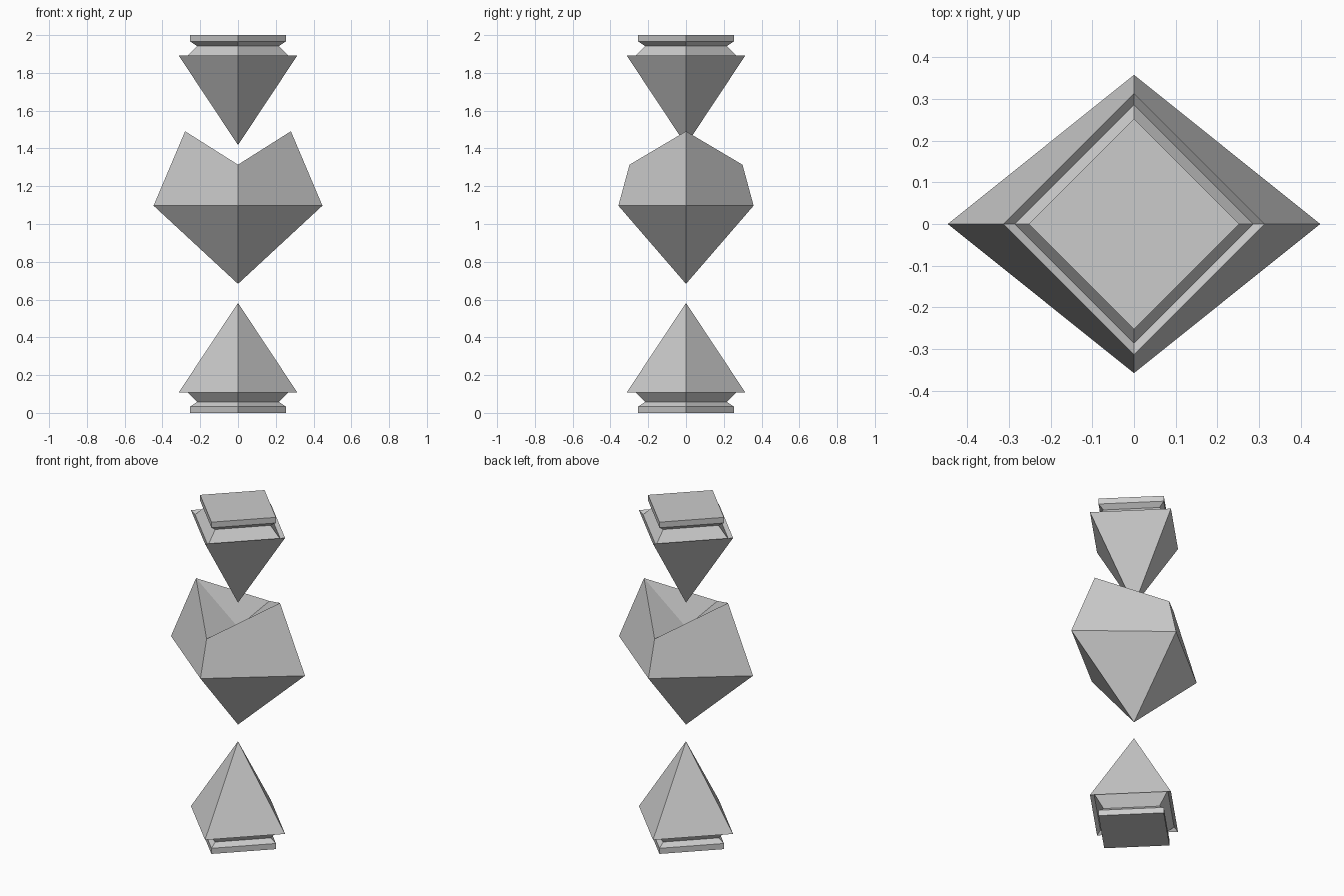
import bpy, bmesh

if "Cube" in bpy.data.objects:
    bpy.data.objects.remove(bpy.data.objects["Cube"])


def diamond_ring(bm, rx, ry, zx, zy):
    """Four corners on the axes; x corners at height zx, y corners at zy."""
    return [bm.verts.new(p) for p in
            ((rx, 0, zx), (0, ry, zy), (-rx, 0, zx), (0, -ry, zy))]


def bridge(bm, lower, upper):
    for i in range(4):
        j = (i + 1) % 4
        bm.faces.new((lower[i], lower[j], upper[j], upper[i]))


def fan(bm, ring, tip):
    for i in range(4):
        bm.faces.new((ring[i], ring[(i + 1) % 4], tip))


def finish(bm, name, z):
    bmesh.ops.recalc_face_normals(bm, faces=bm.faces)
    mesh = bpy.data.meshes.new(name)
    bm.to_mesh(mesh)
    bm.free()
    ob = bpy.data.objects.new(name, mesh)
    ob.location.z = z
    bpy.context.collection.objects.link(ob)
    return ob


# End spikes: plinth, waist and undercut pyramid, mirrored about mid height
bm = bmesh.new()
profile = [(0.253, 0.0), (0.253, 0.034), (0.217, 0.058),
           (0.286, 0.128), (0.314, 0.108)]
rings = [diamond_ring(bm, r, r, z - 1, z - 1) for r, z in profile]
bm.faces.new(rings[0])
for a, b in zip(rings, rings[1:]):
    bridge(bm, a, b)
fan(bm, rings[-1], bm.verts.new((0, 0, 0.582 - 1)))
spikes = finish(bm, "end_spikes", 1.0)
mirror = spikes.modifiers.new("mirror", 'MIRROR')
mirror.use_axis = (False, False, True)
mirror.use_mirror_merge = False

# Floating central crystal with a notched crown and hollow top
bm = bmesh.new()
belt = diamond_ring(bm, 0.447, 0.358, 1.097, 1.097)
crown = diamond_ring(bm, 0.28, 0.299, 1.491, 1.314)
fan(bm, belt, bm.verts.new((0, 0, 0.683)))
bridge(bm, belt, crown)
fan(bm, crown, bm.verts.new((0, 0, 1.27)))
finish(bm, "central_crystal", 0.0)
